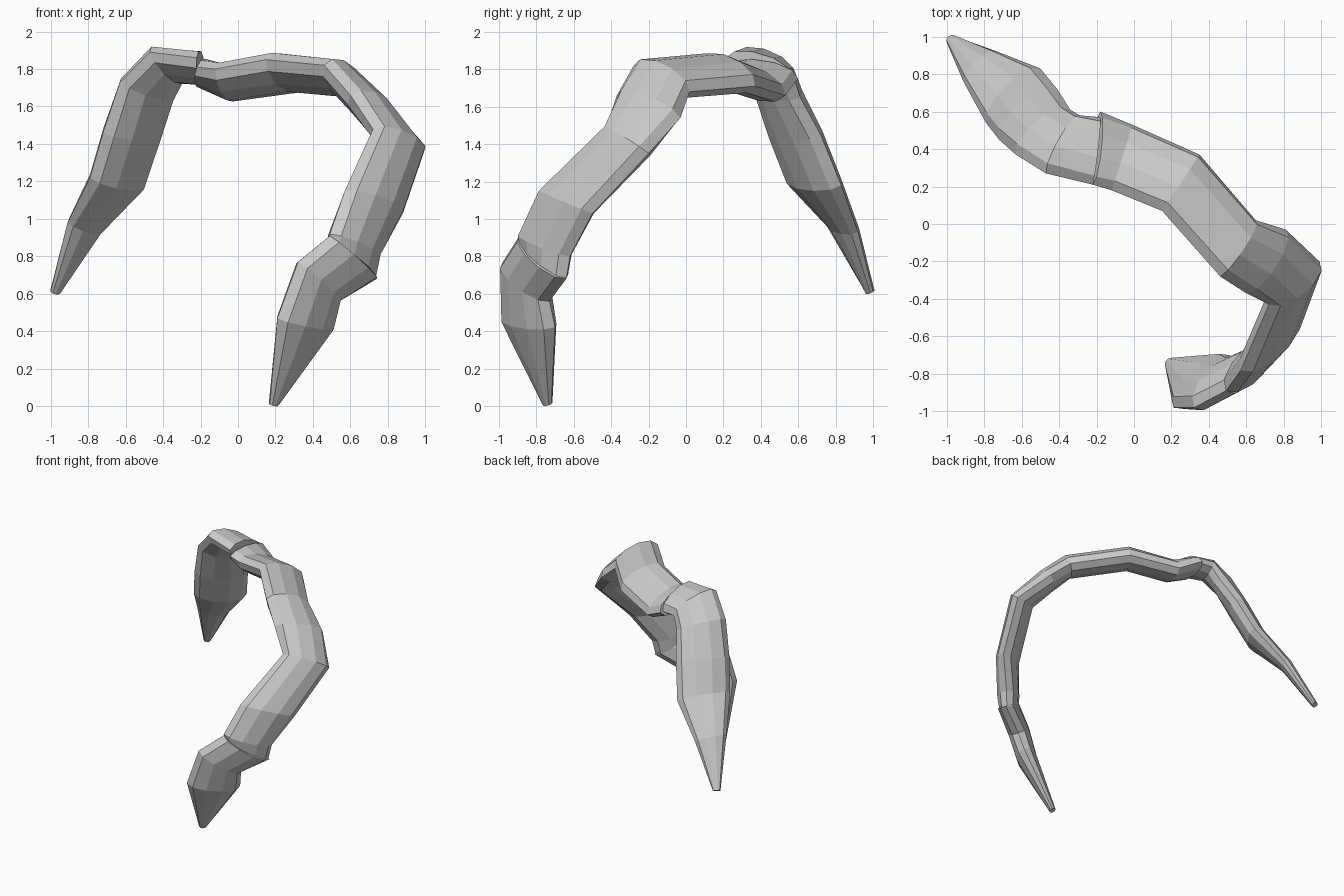
import bpy, bmesh, math
from mathutils import Vector

if "Cube" in bpy.data.objects:
    bpy.data.objects.remove(bpy.data.objects["Cube"])

SIDES = 10


def ribbon_tube(name, rings):
    """Loft flattened rings; each is (one edge, other edge, half thickness)."""
    rings = [(Vector(a), Vector(b), t) for a, b, t in rings]
    mids = [(a + b) / 2 for a, b, t in rings]
    bm = bmesh.new()
    loops = []
    for i, (a, b, t) in enumerate(rings):
        tangent = mids[min(i + 1, len(mids) - 1)] - mids[max(i - 1, 0)]
        wide = (b - a) / 2
        thin = tangent.cross(wide).normalized() * t
        angles = [2 * math.pi * k / SIDES for k in range(SIDES)]
        loops.append([bm.verts.new(mids[i] + wide * math.cos(q) + thin * math.sin(q))
                      for q in angles])
    for p, q in zip(loops, loops[1:]):
        for k in range(SIDES):
            n = (k + 1) % SIDES
            bm.faces.new((p[k], p[n], q[n], q[k]))
    bm.faces.new(loops[0])
    bm.faces.new(loops[-1])
    bmesh.ops.recalc_face_normals(bm, faces=bm.faces)
    mesh = bpy.data.meshes.new(name)
    bm.to_mesh(mesh)
    bm.free()
    obj = bpy.data.objects.new(name, mesh)
    bpy.context.collection.objects.link(obj)


# Left pointed end, curving over into the top joint
ribbon_tube("left_point", [
    ((-1.00, .97, .61), (-.95, 1.0, .61), .025),
    ((-.91, .76, .98), (-.73, .92, .93), .05),
    ((-.79, .54, 1.22), (-.50, .83, 1.18), .08),
    ((-.72, .45, 1.46), (-.41, .72, 1.45), .085),
    ((-.63, .37, 1.73), (-.34, .61, 1.65), .085),
    ((-.47, .27, 1.89), (-.29, .58, 1.75), .085),
    ((-.22, .21, 1.86), (-.18, .57, 1.75), .08),
])

# Main arched band
ribbon_tube("arched_band", [
    ((-.22, .21, 1.81), (-.18, .60, 1.75), .075),
    ((-.12, .18, 1.80), (-.01, .53, 1.66), .085),
    ((.15, .07, 1.85), (.35, .37, 1.71), .09),
    ((.46, -.28, 1.82), (.65, .02, 1.68), .09),
    ((.60, -.37, 1.66), (.81, -.03, 1.54), .09),
    ((.72, -.43, 1.48), (.99, -.20, 1.35), .09),
    ((.57, -.78, 1.15), (.88, -.50, 1.03), .085),
    ((.49, -.89, .92), (.75, -.62, .80), .085),
    ((.49, -.88, .88), (.73, -.64, .68), .075),
])

# Right pointed end
ribbon_tube("right_point", [
    ((.49, -.89, .91), (.74, -.64, .68), .08),
    ((.32, -.98, .77), (.54, -.73, .56), .085),
    ((.21, -.98, .47), (.51, -.70, .42), .08),
    ((.17, -.76, .01), (.21, -.72, .01), .025),
])
